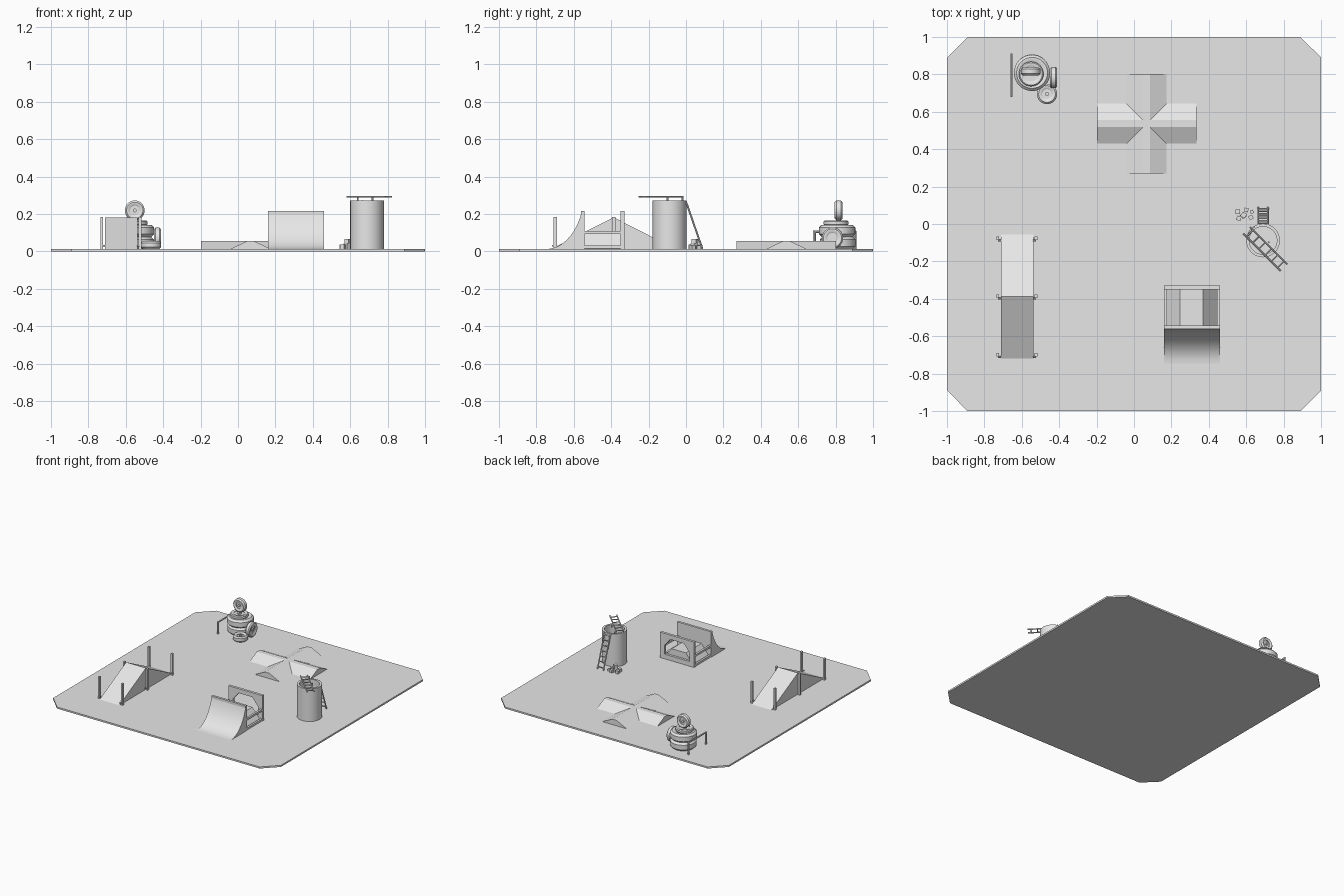
import bpy, bmesh, math
from mathutils import Vector, Matrix

cube = bpy.data.objects.get("Cube")
if cube:
    bpy.data.objects.remove(cube, do_unlink=True)

grey = bpy.data.materials.new("concrete_grey")
grey.use_nodes = True
grey.diffuse_color = (0.8, 0.8, 0.8, 1)
grey.node_tree.nodes["Principled BSDF"].inputs["Base Color"].default_value = (0.8, 0.8, 0.8, 1)

FLOOR = 0.013


def finish(name, bm, smooth=False):
    bmesh.ops.recalc_face_normals(bm, faces=bm.faces)
    mesh = bpy.data.meshes.new(name)
    bm.to_mesh(mesh)
    bm.free()
    mesh.materials.append(grey)
    obj = bpy.data.objects.new(name, mesh)
    bpy.context.collection.objects.link(obj)
    if smooth:
        bpy.ops.object.select_all(action='DESELECT')
        obj.select_set(True)
        bpy.context.view_layer.objects.active = obj
        bpy.ops.object.shade_smooth_by_angle(angle=math.radians(35))
    return obj


def prism(name, points, axis, start, end, smooth=False):
    """Extrude a 2D outline along one axis (outline uses the other two, in order)."""
    bm = bmesh.new()

    def place(p):
        c = list(p)
        c.insert("xyz".index(axis), start)
        return bm.verts.new(c)
    face = bm.faces.new([place(p) for p in points])
    grown = bmesh.ops.extrude_face_region(bm, geom=[face])
    shift = Vector([end - start if a == axis else 0 for a in "xyz"])
    bmesh.ops.translate(bm, vec=shift, verts=[v for v in grown["geom"] if isinstance(v, bmesh.types.BMVert)])
    return finish(name, bm, smooth)


def box(name, low, high, turn=0):
    bm = bmesh.new()
    low, high = Vector(low), Vector(high)
    m = Matrix.Translation((low + high) / 2) @ Matrix.Rotation(turn, 4, 'Z') @ Matrix.Diagonal((*(high - low), 1))
    bmesh.ops.create_cube(bm, size=1, matrix=m)
    return finish(name, bm)


def rod(name, a, b, radius, sides=8):
    a, b = Vector(a), Vector(b)
    d = b - a
    m = Matrix.Translation((a + b) / 2) @ d.to_track_quat('Z', 'Y').to_matrix().to_4x4()
    bm = bmesh.new()
    bmesh.ops.create_cone(bm, cap_ends=True, segments=sides, radius1=radius, radius2=radius, depth=d.length, matrix=m)
    return finish(name, bm, True)


def lathe(name, profile, centre, axis='Z', sides=32):
    """Spin a closed radius/height outline around an axis."""
    bm = bmesh.new()
    verts = [bm.verts.new((r, 0, h)) for r, h in profile]
    edges = [bm.edges.new((verts[i - 1], verts[i])) for i in range(len(verts))]
    bmesh.ops.spin(bm, geom=verts + edges, cent=(0, 0, 0), axis=(0, 0, 1), angle=math.tau, steps=sides, use_merge=True)
    bmesh.ops.remove_doubles(bm, verts=bm.verts, dist=1e-5)
    turn = {'Z': Matrix(), 'X': Matrix.Rotation(math.pi / 2, 4, 'Y'), 'Y': Matrix.Rotation(math.pi / 2, 4, 'X')}[axis]
    bm.transform(Matrix.Translation(centre) @ turn)
    return finish(name, bm, True)


def tyre(name, centre, radius, width, hole, axis='Z', hub=False):
    w, bevel = width / 2, width * 0.22
    lathe(name, [(hole, -w * 0.7), (hole + bevel, -w), (radius - bevel, -w), (radius, -w + bevel),
                 (radius, w - bevel), (radius - bevel, w), (hole + bevel, w), (hole, w * 0.7)], centre, axis)
    if hub:
        d = Vector([width * 0.2 if a == axis else 0 for a in "XYZ"])
        c = Vector(centre)
        rod(name + "_hub", c - d, c + d, hole * 1.02, 24)
        rod(name + "_axle", c - 2 * d, c + 2 * d, hole * 0.4, 12)


def ladder(name, foot, top, across, rungs, radius=0.005):
    foot, top, across = Vector(foot), Vector(top), Vector(across)
    for side in (-1, 1):
        rod(name + "_rail", foot + across * side, top + across * side, radius)
    for i in range(rungs):
        p = foot.lerp(top, (i + 0.5) / rungs)
        rod(name + "_rung", p - across, p + across, radius * 0.8)


# Floor slab with clipped corners
c = 0.89
prism("floor_slab", [(-1, -c), (-c, -1), (c, -1), (1, -c), (1, c), (c, 1), (-c, 1), (-1, c)], 'z', 0, FLOOR)

# Cross-shaped box made of two ridged arms
cx, cy, reach, half, flat = 0.067, 0.537, 0.266, 0.107, 0.018
ridge = [(-half, FLOOR), (half, FLOOR), (flat, 0.056), (-flat, 0.056)]
prism("cross_arm_lengthwise", [(cx + u, z) for u, z in ridge], 'y', cy - reach, cy + reach)
prism("cross_arm_sideways", [(cy + u, z) for u, z in ridge], 'x', cx - reach, cx + reach)

# Double-sided ramp with posts
prism("double_ramp", [(-0.72, FLOOR), (-0.055, FLOOR), (-0.387, 0.182)], 'x', -0.712, -0.538)
for x, inner in ((-0.728, -0.71), (-0.524, -0.54)):
    for y in (-0.7, -0.387, -0.077):
        box("ramp_post", (x - 0.007, y - 0.009, FLOOR), (x + 0.007, y + 0.009, 0.184))
        rod("ramp_post_bracket", (x, y - 0.012, 0.03), (inner, y - 0.012, 0.03), 0.005)

# Quarter pipe with a concave face
x0, x1 = 0.16, 0.46
sweep = math.radians(68)
curve = []
for i in range(13):
    t = sweep * i / 12
    curve.append((-0.745 + 0.188 * math.sin(t) / math.sin(sweep),
                  FLOOR + 0.2 * (1 - math.cos(t)) / (1 - math.cos(sweep))))
prism("quarter_pipe", curve + [(-0.55, 0.213), (-0.55, FLOOR)], 'x', x0, x1, True)

# End panels of the box behind it, the rear one with a window
prism("front_panel", [(x0, FLOOR), (x1, FLOOR), (x1, 0.215), (x0, 0.215)], 'y', -0.562, -0.544)
rear = prism("rear_panel", [(x0, FLOOR), (x1, FLOOR), (x1, 0.215), (x0, 0.215)], 'y', -0.35, -0.33)
window = prism("window_cutter", [(0.2, 0.05), (0.42, 0.05), (0.42, 0.12), (0.37, 0.18), (0.25, 0.18), (0.2, 0.12)],
               'y', -0.4, -0.3)
window.hide_render = True
window.hide_viewport = True
cut = rear.modifiers.new("window", 'BOOLEAN')
cut.operation = 'DIFFERENCE'
cut.object = window
cut.solver = 'EXACT'

# Raised bench between the panels, with end rails
prism("box_bench", [(0.175, FLOOR), (0.445, FLOOR), (0.37, 0.1), (0.245, 0.1)], 'y', -0.545, -0.348)
for x in (x0 + 0.008, x1 - 0.008):
    for z in (0.024, 0.1):
        box("end_rail", (x - 0.008, -0.545, z - 0.008), (x + 0.008, -0.349, z + 0.008))

# Hollow tower
tx, ty = 0.69, -0.088
lathe("tower", [(0.09, FLOOR), (0.09, 0.272), (0.074, 0.272), (0.074, 0.2), (0.001, 0.2), (0.001, FLOOR)],
      (tx, ty, 0), sides=40)

# Ladder lying across the tower top and ladder leaning on its back
ladder("top_ladder", (0.602, -0.033, 0.292), (0.802, -0.233, 0.292), (0.018, 0.018, 0), 6)
for u in (-0.05, 0.03):
    rod("ladder_support", (tx + u, ty + 0.02 - u, 0.27), (tx + u, ty + 0.02 - u, 0.29), 0.005)
ladder("leaning_ladder", (tx, 0.088, FLOOR), (tx, -0.002, 0.272), (0.026, 0, 0), 7)

# Loose blocks beside the tower
for i, (x, y, s, base) in enumerate(((0.555, 0.065, 0.024, 0), (0.585, 0.045, 0.028, 0), (0.6, 0.075, 0.022, 0),
                                     (0.625, 0.035, 0.022, 0), (0.56, 0.03, 0.024, 0), (0.63, 0.065, 0.018, 0),
                                     (0.586, 0.048, 0.026, 0.028))):
    z = FLOOR + base
    box("loose_block", (x - s / 2, y - s / 2, z), (x + s / 2, y + s / 2, z + s), i * 0.7)

# Tyre stack with an upright tyre on top
sx, sy = -0.545, 0.812
tyre("bottom_tyre", (sx, sy, 0.046), 0.095, 0.066, 0.05)
tyre("middle_tyre", (sx, sy - 0.004, 0.11), 0.097, 0.064, 0.05)
tyre("upper_tyre", (sx - 0.005, sy - 0.01, 0.152), 0.066, 0.028, 0.04, hub=True)
tyre("top_tyre", (-0.552, 0.816, 0.219), 0.053, 0.042, 0.026, 'Y', True)

# Tyres leaning and lying beside the stack
tyre("leaning_tyre", (-0.43, 0.783, 0.071), 0.057, 0.036, 0.028, 'X', True)
tyre("lying_tyre", (-0.465, 0.695, 0.034), 0.054, 0.042, 0.026, hub=True)

# Low rail
rod("rail_bar", (-0.655, 0.68, 0.105), (-0.655, 0.91, 0.105), 0.006)
for y in (0.686, 0.904):
    rod("rail_leg", (-0.655, y, FLOOR), (-0.655, y, 0.11), 0.008)
